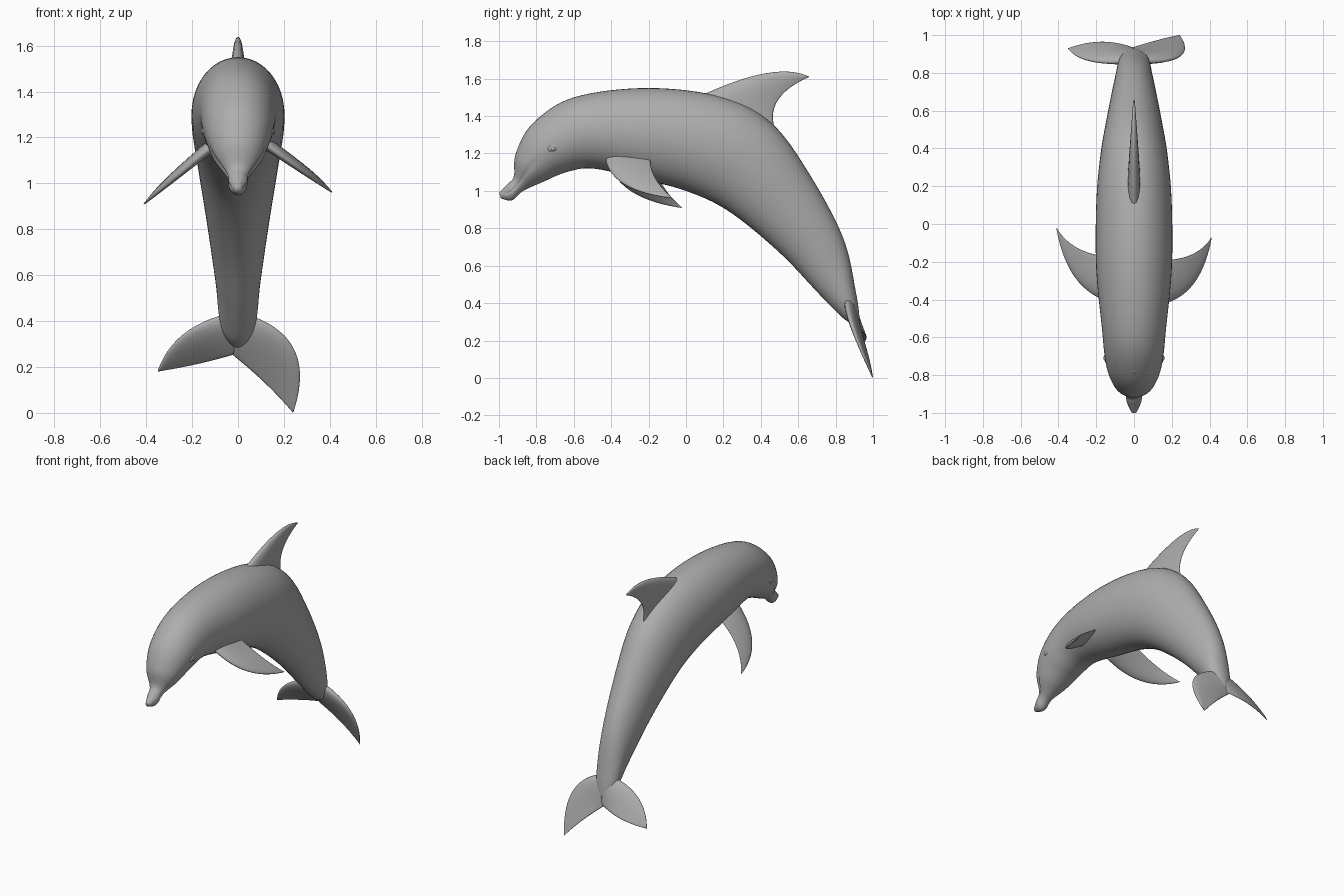
import bpy, bmesh, math
from mathutils import Vector

cube = bpy.data.objects.get("Cube")
if cube:
    bpy.data.objects.remove(cube)

GREY = (.42, .42, .42, 1)
skin = bpy.data.materials.new("skin_grey")
skin.use_nodes = True
skin.diffuse_color = GREY
skin.node_tree.nodes["Principled BSDF"].inputs["Base Color"].default_value = GREY


def smooth_rows(stations, steps):
    """Interpolate rows of numbers with a Catmull-Rom curve."""
    points = [Vector(station) for station in stations]
    points = [points[0], *points, points[-1]]
    result = []
    for before, start, end, after in zip(points, points[1:], points[2:], points[3:]):
        pull_start = (end - before) / 2
        pull_end = (after - start) / 2
        for i in range(steps):
            t = i / steps
            ease = t * t * (3 - 2 * t)
            result.append(start.lerp(end, ease)
                          + pull_start * t * (1 - t) ** 2
                          - pull_end * t * t * (1 - t))
    result.append(points[-1])
    return result


def quadratic(points, t):
    """Point on a curve with one bending handle."""
    start, handle, end = (Vector(point) for point in points)
    return start.lerp(handle, t).lerp(handle.lerp(end, t), t)


def loft(name, rows, sides, shape):
    """Skin a row of sections, each given by two edge points and half thickness."""
    middles = [(front + back) / 2 for front, back, thickness in rows]
    last = len(rows) - 1
    bm = bmesh.new()
    rings = []
    for i, (front, back, thickness) in enumerate(rows):
        along = middles[min(i + 1, last)] - middles[max(i - 1, 0)]
        half = (front - back) / 2
        side = along.cross(half).normalized() * thickness
        ring = []
        for k in range(sides):
            u, v = shape(math.tau * k / sides, i / last)
            ring.append(bm.verts.new(middles[i] + half * u + side * v))
        rings.append(ring)
    for ring, following in zip(rings, rings[1:]):
        for k in range(sides):
            n = (k + 1) % sides
            bm.faces.new((ring[k], ring[n], following[n], following[k]))
    bm.faces.new(rings[0])
    bm.faces.new(rings[-1])
    bmesh.ops.recalc_face_normals(bm, faces=bm.faces)
    for face in bm.faces:
        face.smooth = True
    mesh = bpy.data.meshes.new(name)
    bm.to_mesh(mesh)
    bm.free()
    mesh.materials.append(skin)
    bpy.context.collection.objects.link(bpy.data.objects.new(name, mesh))


def body_shape(angle, progress):
    """Oval section with a shallow mouth crease from the beak to the cheek."""
    u, v = math.cos(angle), math.sin(angle)
    if .05 < progress < .3:
        fade = min(1, (.3 - progress) / .1)
        v *= 1 - .13 * fade * math.exp(-(u / .1) ** 2)
    return u, v


def fin_shape(angle, progress):
    """Foil section, blunt in front and thin behind."""
    u = math.cos(angle)
    return u, math.sin(angle) * (.9 + u / 2)


def fin(name, leading, trailing, thickness, steps=28):
    """Fin between two curved edges that meet at the tip, thinning outward."""
    rows = []
    for i in range(steps):
        t = i / steps
        rows.append((quadratic(leading, t), quadratic(trailing, t), thickness * (1 - .9 * t)))
    t = 1 - .2 / steps
    rows.append((quadratic(leading, t), quadratic(trailing, t), thickness / 12))
    loft(name, rows, 24, fin_shape)


# Body from beak to tail: back (y, z), belly (y, z), half width
BODY = [
    (-1, .99, -.99, .96, .015),
    (-.95, 1.04, -.93, .95, .04),
    (-.92, 1.08, -.87, 1, .05),
    (-.91, 1.2, -.76, 1.05, .11),
    (-.82, 1.36, -.64, 1.1, .15),
    (-.6, 1.5, -.5, 1.12, .17),
    (-.2, 1.55, -.27, 1.07, .2),
    (.2, 1.5, 0, 1, .2),
    (.46, 1.36, .23, .89, .18),
    (.66, 1.09, .5, .67, .14),
    (.84, .75, .71, .45, .1),
    (.91, .45, .84, .32, .075),
    (.93, .3, .91, .28, .02),
]
loft("body",
     [(Vector((0, back_y, back_z)), Vector((0, belly_y, belly_z)), width)
      for back_y, back_z, belly_y, belly_z, width in smooth_rows(BODY, 8)],
     48, body_shape)

# Dorsal fin, swept back
fin("dorsal_fin",
    [(0, .06, 1.5), (0, .48, 1.7), (0, .66, 1.61)],
    [(0, .48, 1.32), (0, .41, 1.5), (0, .66, 1.61)], .036)

# Flippers, the right one drooping more
FLIPPER_FRONT = [(.12, -.43, 1.17), (.35, -.4, 1), (.41, -.07, .96)]
FLIPPER_BACK = [(.12, -.19, 1.19), (.33, -.2, 1.07), (.41, -.07, .96)]


def drooped(points):
    return [(-x, y + x / 8, z - x / 8) for x, y, z in points]


fin("left_flipper", FLIPPER_FRONT, FLIPPER_BACK, .026)
fin("right_flipper", drooped(FLIPPER_FRONT), drooped(FLIPPER_BACK), .026)

# Tail flukes, the left one twisted downward
fin("left_fluke",
    [(0, .86, .44), (.36, .84, .35), (.24, 1, 0)],
    [(-.02, .93, .25), (.13, .98, .13), (.24, 1, 0)], .03)
fin("right_fluke",
    [(0, .86, .44), (-.28, .83, .39), (-.35, .93, .18)],
    [(0, .93, .26), (-.16, 1, .21), (-.35, .93, .18)], .03)


def bump(name, location, scale, tilt):
    """Small smooth swelling on the skin."""
    bpy.ops.mesh.primitive_uv_sphere_add(segments=20, ring_count=12, radius=1,
                                         location=location, rotation=(tilt, 0, 0))
    swelling = bpy.context.object
    swelling.name = name
    swelling.scale = scale
    bpy.ops.object.shade_smooth()
    swelling.data.materials.append(skin)


# Eyes with soft lids, and the blowhole rim
for label, side in (("left", 1), ("right", -1)):
    bump(label + "_eye", (side * .15, -.71, 1.225), (.012, .014, .012), 0)
    bump(label + "_eyelid", (side * .145, -.71, 1.23), (.012, .03, .02), .3)
bump("blowhole", (0, -.78, 1.385), (.03, .025, .01), .75)
